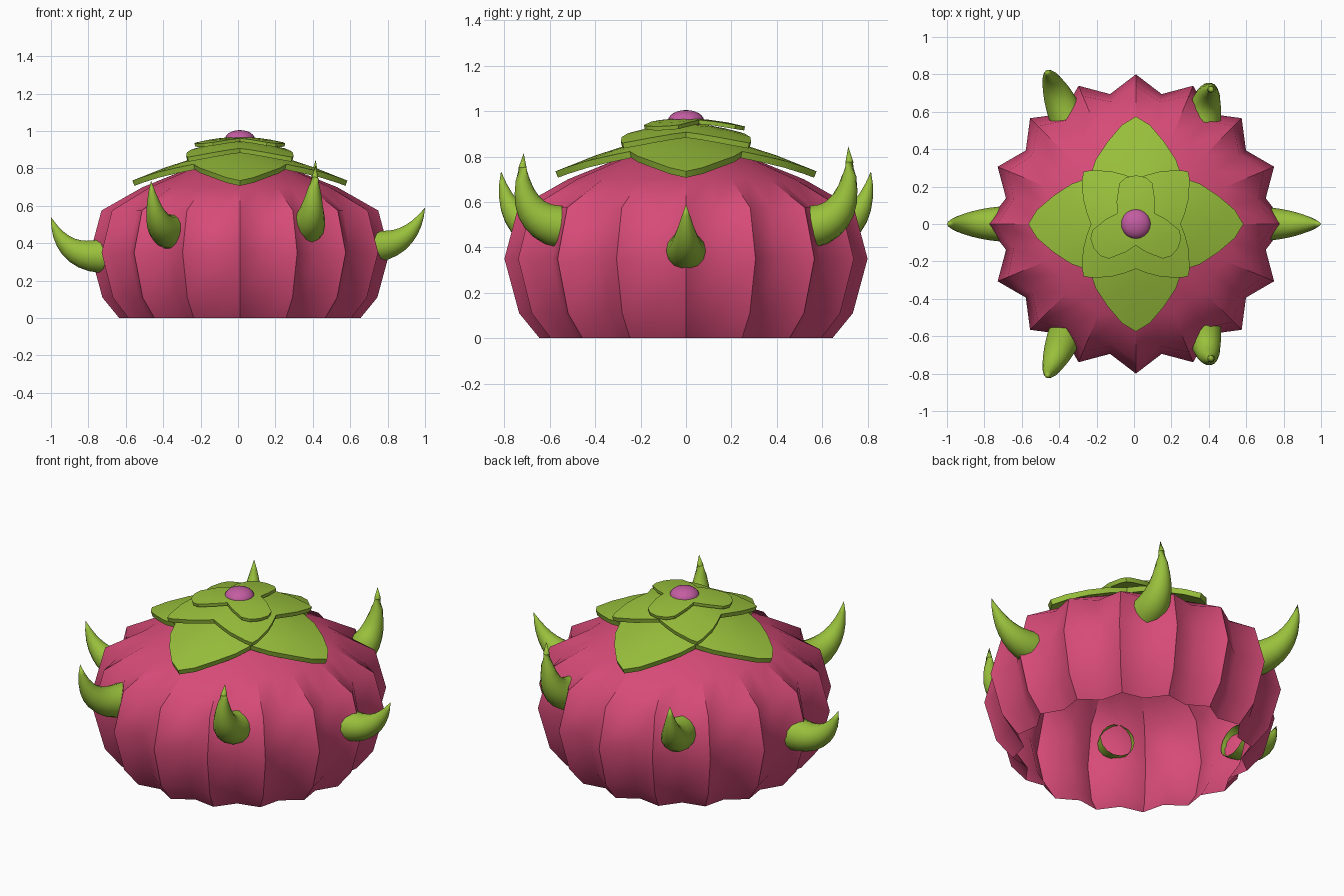
import bpy, bmesh, math
from mathutils import Vector

if "Cube" in bpy.data.objects:
    bpy.data.objects.remove(bpy.data.objects["Cube"])

CX = 0.01  # the body sits slightly right of the spikes' centre


def material(name, rgb):
    m = bpy.data.materials.new(name)
    m.diffuse_color = (*rgb, 1)
    m.use_nodes = True
    m.node_tree.nodes["Principled BSDF"].inputs["Base Color"].default_value = m.diffuse_color
    return m


PINK = material("fruit_pink", (0.68, 0.07, 0.19))
GREEN = material("leaf_green", (0.32, 0.53, 0.045))
VIOLET = material("bead_violet", (0.55, 0.11, 0.36))


def make(name, bm, mat):
    me = bpy.data.meshes.new(name)
    bm.to_mesh(me)
    bm.free()
    me.materials.append(mat)
    ob = bpy.data.objects.new(name, me)
    bpy.context.collection.objects.link(ob)
    bpy.ops.object.select_all(action='DESELECT')
    ob.select_set(True)
    bpy.context.view_layer.objects.active = ob
    return ob


def skin(bm, rings):
    """Join consecutive closed rings of vertices with quads."""
    for a, b in zip(rings, rings[1:]):
        n = len(a)
        for i in range(n):
            j = (i + 1) % n
            bm.faces.new((a[i], a[j], b[j], b[i]))


# Ribbed body, open underneath: (ridge radius, height, valley ratio)
profile = [(0.645, 0, 0.91), (0.735, 0.11, 0.89), (0.80, 0.35, 0.885),
           (0.74, 0.575, 0.90), (0.52, 0.70, 0.95), (0.26, 0.805, 1.0)]
bm = bmesh.new()
rings = []
for r, z, ratio in profile:
    ring = []
    for i in range(32):
        a = math.tau * i / 32
        q = r * (ratio if i % 2 else 1)
        ring.append(bm.verts.new((CX + q * math.cos(a), q * math.sin(a), z)))
    rings.append(ring)
skin(bm, rings)
top = bm.verts.new((CX, 0, 0.84))
for i in range(32):
    bm.faces.new((rings[-1][i], rings[-1][(i + 1) % 32], top))
for f in bm.faces:
    f.smooth = True
# Crisp ridges
for a, b in zip(rings[:4], rings[1:5]):
    for i in range(0, 32, 2):
        bm.edges.get((a[i], b[i])).smooth = False
make("fruit_body", bm, PINK)


# Curved horn-like spikes, open at the base
def spike(name, base, bend, tip, r):
    p0, p1, p2 = Vector(base), Vector(bend), Vector(tip)
    bm = bmesh.new()
    rings, steps, n = [], 9, 14
    for k in range(steps):
        t = k / steps
        c = p0 * (1 - t) ** 2 + p1 * 2 * t * (1 - t) + p2 * t * t
        d = ((p1 - p0) * (1 - t) + (p2 - p1) * t).normalized()
        side = d.cross(Vector((0, 0, 1))).normalized()
        up = side.cross(d)
        q = r * (1 - t ** 1.4) ** 0.9
        rings.append([bm.verts.new(c + (side * math.cos(math.tau * i / n)
                                        + up * math.sin(math.tau * i / n)) * q)
                      for i in range(n)])
    skin(bm, rings)
    end = bm.verts.new(p2)
    for i in range(n):
        bm.faces.new((rings[-1][i], rings[-1][(i + 1) % n], end))
    bmesh.ops.recalc_face_normals(bm, faces=bm.faces)
    # make sure the open tube faces outward
    bm.faces.ensure_lookup_table()
    f = bm.faces[0]
    if f.normal.dot(f.calc_center_median() - p0) < 0:
        bmesh.ops.reverse_faces(bm, faces=bm.faces)
    make(name, bm, GREEN)
    bpy.ops.object.shade_smooth_by_angle(angle=math.radians(40))


spike("spike_right", (0.70, 0, 0.385), (0.91, 0, 0.37), (1.0, 0, 0.59), 0.09)
spike("spike_left", (-0.69, 0, 0.335), (-0.93, 0, 0.30), (-1.0, 0, 0.54), 0.095)
for s, label, lift in ((-1, "front", 0), (1, "back", 0.03)):
    spike("spike_right_" + label, (0.37, s * 0.55, 0.49),
          (0.40, s * 0.75, 0.52), (0.415, s * 0.715, 0.815 + lift), 0.095)
    spike("spike_left_" + label, (-0.355, s * 0.56, 0.46),
          (-0.45, s * 0.79, 0.46), (-0.465, s * 0.815, 0.735), 0.095)


# Leaf layers: half-petal outline as (degrees from tip, radius), repeated round
def leaves(name, count, start, half, z0, drop, power, thick):
    petal = [(-a, r) for a, r in half[::-1]] + half[1:-1]
    outline = [(math.radians(start + 360 * k / count + a), r)
               for k in range(count) for a, r in petal]
    rmax = half[0][1]
    bm = bmesh.new()
    rings = []
    for f in (1, 0.7, 0.35):
        rings.append([bm.verts.new((CX + f * r * math.cos(a), f * r * math.sin(a),
                                    z0 - drop * (f * r / rmax) ** power))
                      for a, r in outline])
    skin(bm, rings)
    mid = bm.verts.new((CX, 0, z0))
    n = len(outline)
    for i in range(n):
        bm.faces.new((rings[-1][i], rings[-1][(i + 1) % n], mid))
    ob = make(name, bm, GREEN)
    mod = ob.modifiers.new("thickness", 'SOLIDIFY')
    mod.thickness = thick
    mod.offset = -1
    bpy.ops.object.modifier_apply(modifier=mod.name)
    bpy.ops.object.shade_smooth_by_angle(angle=math.radians(30))


leaves("lower_leaves", 4, 0, [(0, 0.575), (8, 0.535), (19, 0.465), (32, 0.405), (45, 0.35)],
       0.91, 0.175, 1.4, 0.03)
leaves("middle_leaves", 4, 45, [(0, 0.395), (5, 0.375), (19, 0.315), (32, 0.27), (45, 0.24)],
       0.95, 0.09, 1.5, 0.025)
leaves("upper_leaves", 3, 90, [(0, 0.26), (12, 0.255), (22, 0.235), (40, 0.16), (60, 0.115)],
       0.968, 0.035, 2.0, 0.018)

# Bead in the middle of the leaves
bm = bmesh.new()
bmesh.ops.create_uvsphere(bm, u_segments=20, v_segments=12, radius=0.08)
for v in bm.verts:
    v.co = (v.co.x + CX, v.co.y, v.co.z * 0.6 + 0.957)
make("centre_bead", bm, VIOLET)
bpy.ops.object.shade_smooth_by_angle(angle=math.radians(40))
